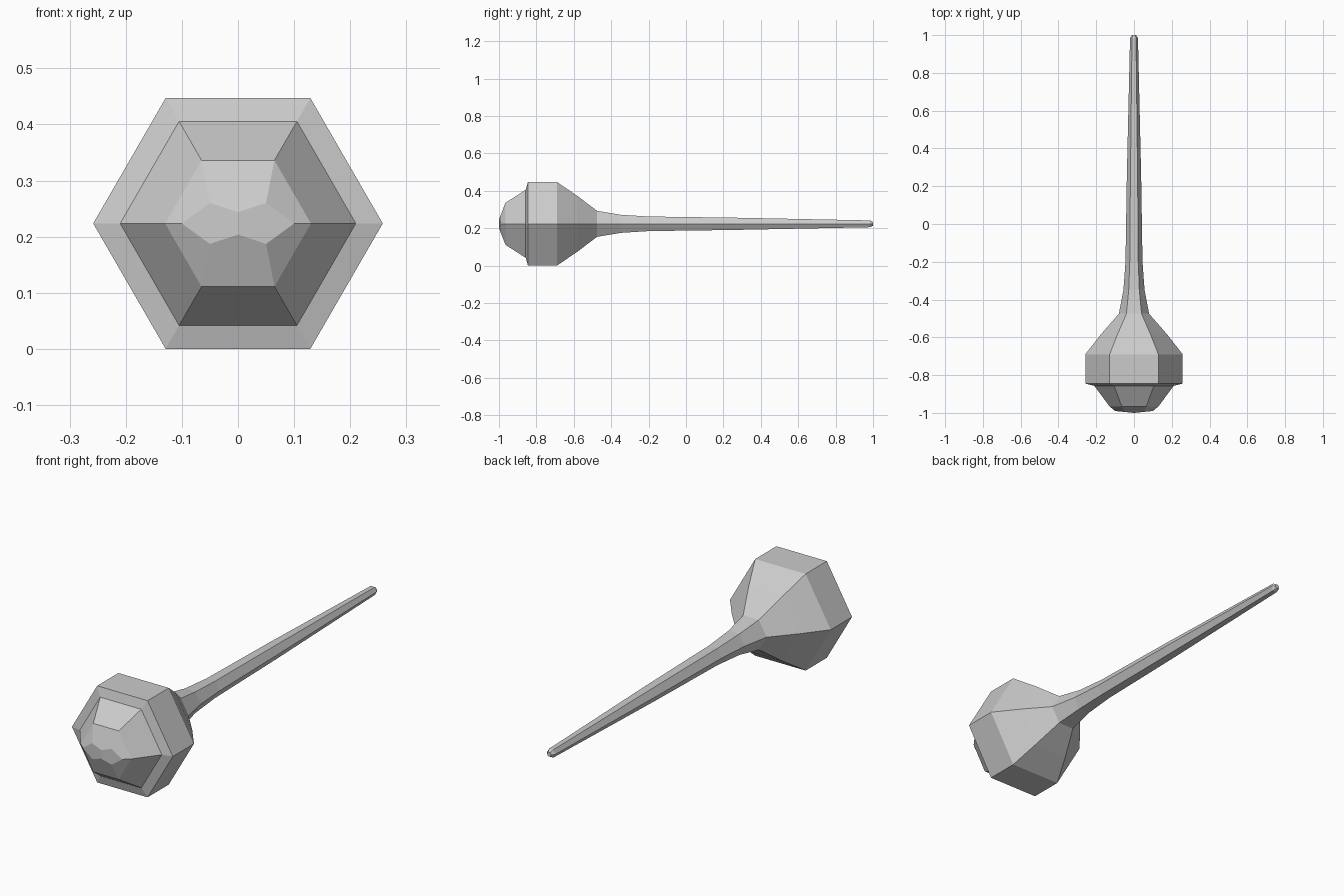
import bpy
import bmesh
from math import cos, sin, pi

SIDES = 6
AXIS_Z = 0.2235

cube = bpy.data.objects.get("Cube")
if cube:
    bpy.data.objects.remove(cube, do_unlink=True)

# Plain grey for the whole model
grey = bpy.data.materials.new("plain grey")
grey.use_nodes = True
colour = (0.6, 0.6, 0.6, 1)
grey.diffuse_color = colour
grey.node_tree.nodes["Principled BSDF"].inputs["Base Color"].default_value = colour


def lathe(bm, profile):
    """Hexagonal rings along y, joined by quads; returns the rings."""
    rings = []
    for y, r in profile:
        angles = [2 * pi * k / SIDES for k in range(SIDES)]
        rings.append([bm.verts.new((r * cos(a), y, AXIS_Z + r * sin(a))) for a in angles])
    for a, b in zip(rings, rings[1:]):
        for k in range(SIDES):
            n = (k + 1) % SIDES
            bm.faces.new((a[k], b[k], b[n], a[n]))
    return rings


def finish(bm, name):
    mesh = bpy.data.meshes.new(name)
    bm.to_mesh(mesh)
    bm.free()
    mesh.materials.append(grey)
    obj = bpy.data.objects.new(name, mesh)
    bpy.context.collection.objects.link(obj)


# Head: wide band, stepped nose and rear cone
bm = bmesh.new()
rings = lathe(bm, [(-0.965, 0.13), (-0.857, 0.21), (-0.845, 0.258),
                   (-0.69, 0.258), (-0.583, 0.174), (-0.475, 0.08)])
rim = rings[0]

# Nose tip: a flattened hexagon pinched at the middle, top and bottom
tip = [bm.verts.new((x, y, AXIS_Z + z)) for x, y, z in (
    (0.1, -0.99, 0), (0.05, -0.995, 0.0365), (-0.05, -0.995, 0.0365),
    (-0.1, -0.99, 0), (-0.05, -0.995, -0.0365), (0.05, -0.995, -0.0365))]
pinch = {1: bm.verts.new((0, -1, AXIS_Z + 0.02)),
         4: bm.verts.new((0, -1, AXIS_Z - 0.02))}
for k in range(SIDES):
    n = (k + 1) % SIDES
    middle = [pinch[k]] if k in pinch else []
    bm.faces.new([tip[k], rim[k], rim[n], tip[n]] + middle)
bm.faces.new((tip[0], tip[1], pinch[1], pinch[4], tip[5]))
bm.faces.new((tip[3], tip[4], pinch[4], pinch[1], tip[2]))
finish(bm, "head")

# Handle: long taper with a small chamfered end
bm = bmesh.new()
rings = lathe(bm, [(-0.475, 0.08), (-0.35, 0.056), (-0.2, 0.045), (0.25, 0.038),
                   (0.985, 0.021), (1, 0.011)])
bm.faces.new(reversed(rings[-1]))
finish(bm, "handle")
